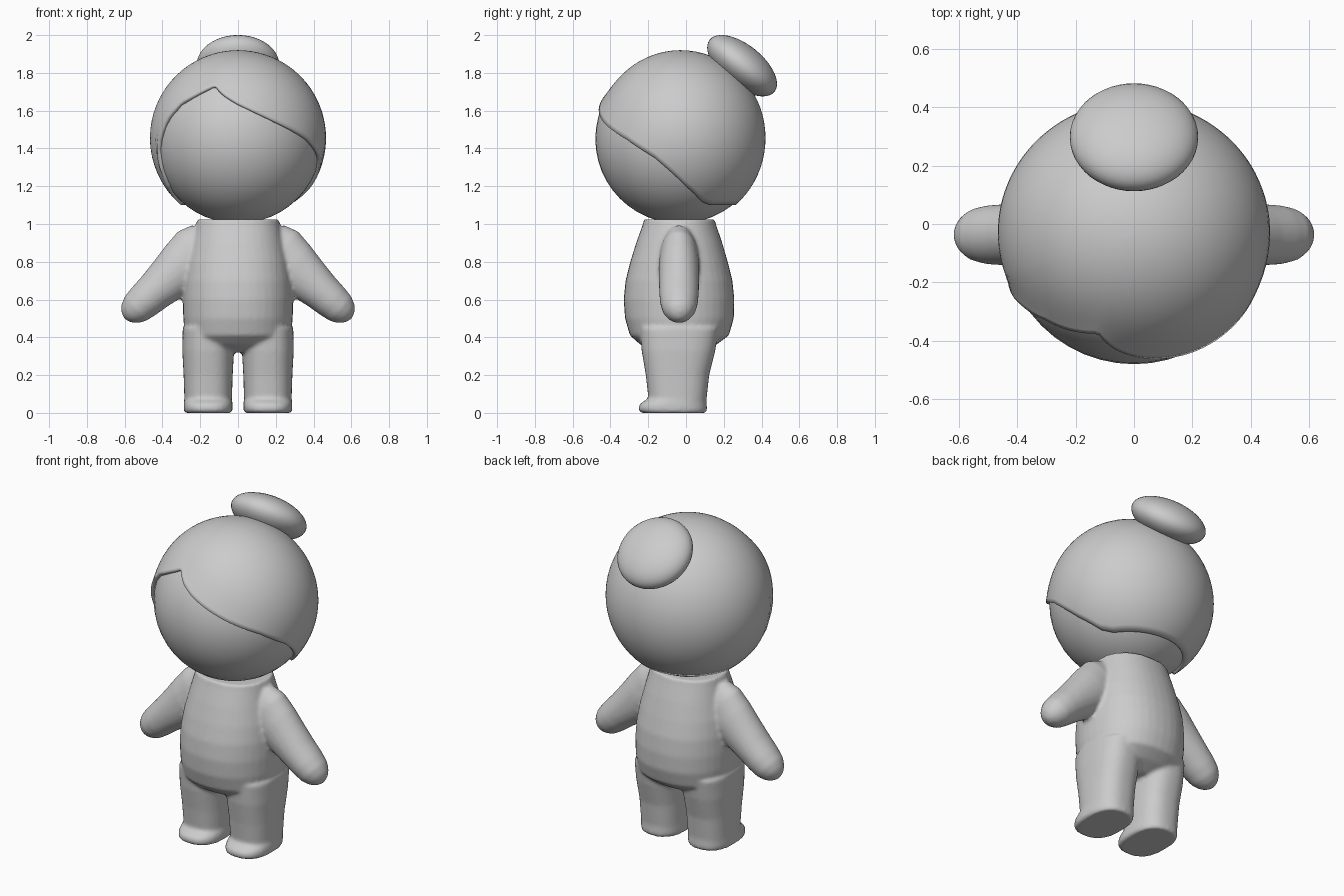
import bpy, bmesh, math
from mathutils import Vector, Matrix

if "Cube" in bpy.data.objects:
    bpy.data.objects.remove(bpy.data.objects["Cube"])

clay = bpy.data.materials.new("soft grey")
clay.diffuse_color = (0.6, 0.6, 0.6, 1)
clay.use_nodes = True
clay.node_tree.nodes["Principled BSDF"].inputs["Base Color"].default_value = clay.diffuse_color


def make_object(name, bm, angle=40):
    bmesh.ops.recalc_face_normals(bm, faces=bm.faces)
    mesh = bpy.data.meshes.new(name)
    bm.to_mesh(mesh)
    bm.free()
    mesh.materials.append(clay)
    ob = bpy.data.objects.new(name, mesh)
    bpy.context.collection.objects.link(ob)
    bpy.ops.object.select_all(action='DESELECT')
    ob.select_set(True)
    bpy.context.view_layer.objects.active = ob
    bpy.ops.object.shade_smooth_by_angle(angle=math.radians(angle))
    return ob


def loft(bm, rings, power=2.0, seg=40):
    """Closed tube through rings of (centre, u axis, v axis)."""
    loops = []
    for c, u, v in rings:
        loop = []
        for i in range(seg):
            a = 2 * math.pi * i / seg
            cu, sv = math.cos(a), math.sin(a)
            cu = math.copysign(abs(cu) ** (2 / power), cu)
            sv = math.copysign(abs(sv) ** (2 / power), sv)
            loop.append(bm.verts.new(Vector(c) + Vector(u) * cu + Vector(v) * sv))
        loops.append(loop)
    for a, b in zip(loops, loops[1:]):
        for i in range(seg):
            j = (i + 1) % seg
            bm.faces.new((a[i], a[j], b[j], b[i]))
    bm.faces.new(loops[0])
    bm.faces.new(loops[-1])


def ball(name, centre, radii, tilt=0, seg=48):
    bm = bmesh.new()
    mat = (Matrix.Translation(centre) @ Matrix.Rotation(tilt, 4, 'X')
           @ Matrix.Diagonal((*radii, 1)))
    bmesh.ops.create_uvsphere(bm, u_segments=seg, v_segments=seg // 2, radius=1, matrix=mat)
    return make_object(name, bm)


# Body: torso, legs with toes, and arms fused into one soft skin
bm = bmesh.new()
torso = [(.32, .15, -.04, .12), (.36, .25, -.04, .2), (.41, .28, -.035, .262),
         (.5, .29, -.035, .288), (.6, .292, -.037, .293), (.7, .287, -.037, .283),
         (.8, .272, -.037, .258), (.9, .247, -.036, .228), (1.0, .222, -.035, .193),
         (1.025, .217, -.035, .187)]
loft(bm, [((0, cy, z), (rx, 0, 0), (0, ry, 0)) for z, rx, cy, ry in torso], 2.2)
leg = [(0, .122, -.065, .168), (.012, .129, -.07, .181), (.04, .13, -.07, .18),
       (.06, .128, -.06, .168), (.075, .126, -.045, .154), (.2, .13, -.045, .168),
       (.33, .137, -.04, .195), (.45, .135, -.035, .21)]
# Arm sections: distance along the arm, half width, half depth
arm = [(-.08, .13, .08), (0, .155, .1), (.1, .142, .108), (.2, .122, .107),
       (.3, .105, .105), (.38, .096, .101), (.44, .086, .09), (.48, .066, .068),
       (.505, .04, .042), (.517, .012, .012)]
down = Vector((.745, 0, -.667))
for s in (-1, 1):
    loft(bm, [((s * .158, cy, z), (rx, 0, 0), (0, ry, 0)) for z, rx, cy, ry in leg], 2.5)
    rings = []
    for d, w, depth in arm:
        p = Vector((.215, -.037, .845)) + down * d
        rings.append(((s * p.x, p.y, p.z), (s * .667 * w, 0, .745 * w), (0, depth, 0)))
    loft(bm, rings)
body = make_object("body", bm)
fuse = body.modifiers.new("fuse", 'REMESH')
fuse.mode = 'VOXEL'
fuse.voxel_size = 0.011
fuse.use_smooth_shade = True
soften = body.modifiers.new("soften", 'SMOOTH')
soften.factor = 0.5
soften.iterations = 5

# Head
ball("head", (0, -.033, 1.45), (.447, .447, .447))

# Hair cap: a sphere shell whose hem height follows the angle around the head
hem = [(-180, 1.1), (-92, 1.1), (-72, 1.2), (-66, 1.4), (-56, 1.55), (-45, 1.64),
       (-30, 1.7), (-19, 1.74), (-10, 1.685), (0, 1.64), (26, 1.54), (51, 1.45),
       (72, 1.35), (94, 1.2), (110, 1.12), (122, 1.1), (180, 1.1)]


def hem_height(deg):
    for (a, za), (b, zb) in zip(hem, hem[1:]):
        if deg <= b:
            return za + (zb - za) * (deg - a) / (b - a)
    return hem[-1][1]


SEG, ROWS = 120, 28
bm = bmesh.new()
crown = bm.verts.new((0, -.028, 1.92))
rows = []
for r in range(1, ROWS + 1):
    t = r / ROWS
    row = []
    for i in range(SEG):
        deg = -180 + 360 * i / SEG
        a = math.radians(deg)
        phi = t * math.acos((hem_height(deg) - 1.455) / .465)
        flare = 1 + .035 * t ** 8 * max(0, math.cos(a))
        k = math.sin(phi) * flare
        row.append(bm.verts.new((.466 * k * math.sin(a), -.028 - .449 * k * math.cos(a),
                                 1.455 + .465 * math.cos(phi))))
    rows.append(row)
for i in range(SEG):
    j = (i + 1) % SEG
    bm.faces.new((crown, rows[0][i], rows[0][j]))
    for a, b in zip(rows, rows[1:]):
        bm.faces.new((a[i], b[i], b[j], a[j]))
hair = make_object("hair", bm)
shell = hair.modifiers.new("thickness", 'SOLIDIFY')
shell.thickness = .025
shell.offset = -1

# Hair bun, a tilted flattened ball
ball("hair_bun", (0, .297, 1.838), (.22, .22, .11), math.radians(-38.8))
